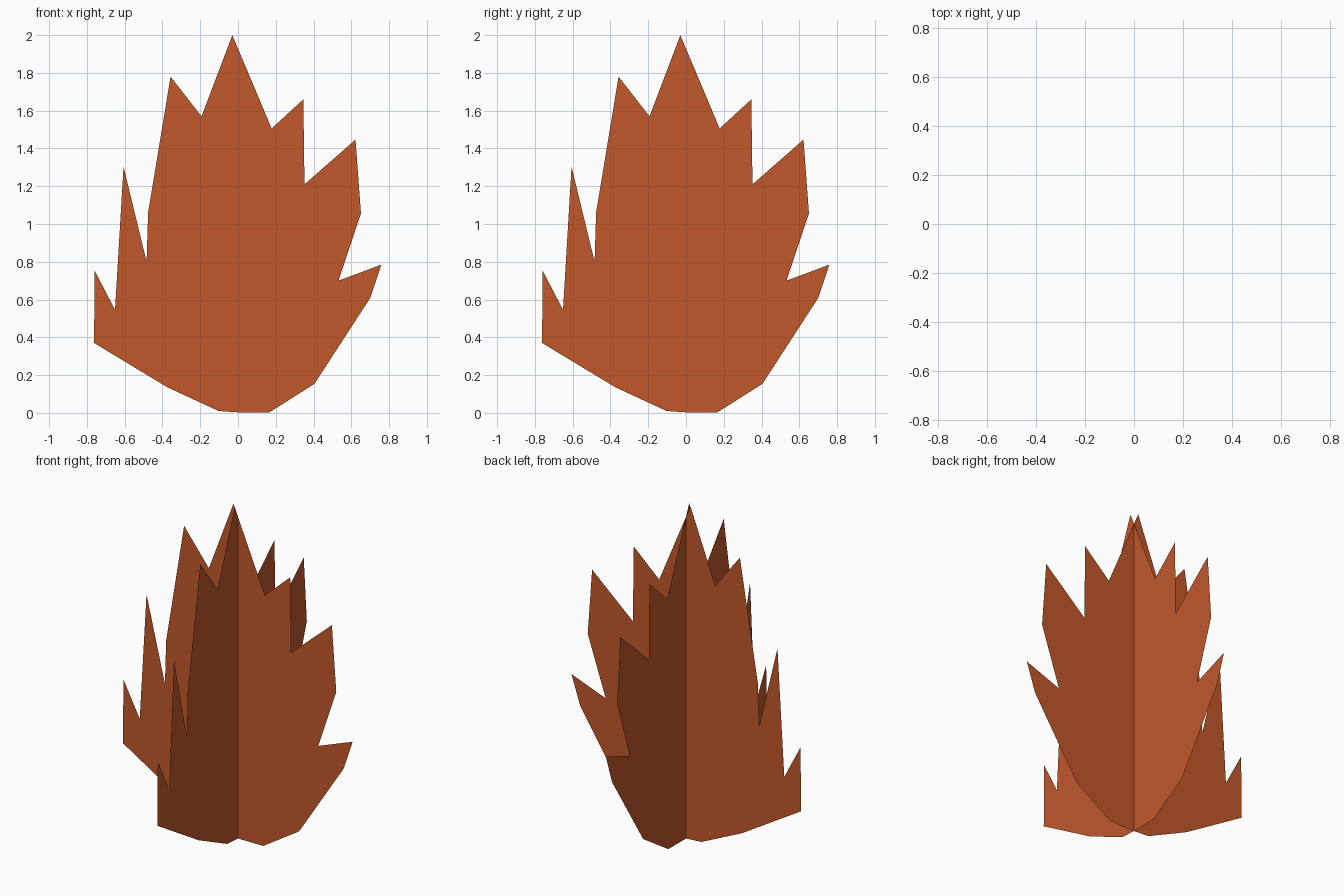
import bpy
import math

if "Cube" in bpy.data.objects:
    bpy.data.objects.remove(bpy.data.objects["Cube"])

# One flame outline, as (across, height), clockwise from the tip
OUTLINE = [
    (-0.03, 2.0), (0.178, 1.506), (0.346, 1.66), (0.352, 1.21), (0.622, 1.447),
    (0.651, 1.055), (0.532, 0.70), (0.759, 0.785), (0.701, 0.61), (0.405, 0.154),
    (0.167, 0.003), (0.0, 0.003), (-0.103, 0.01), (-0.373, 0.135), (-0.762, 0.37),
    (-0.759, 0.753), (-0.651, 0.546), (-0.606, 1.304), (-0.484, 0.80),
    (-0.476, 1.06), (-0.357, 1.78), (-0.193, 1.57),
]

orange = bpy.data.materials.new("burnt orange")
orange.diffuse_color = (0.539, 0.098, 0.024, 1)
orange.use_nodes = True
orange.node_tree.nodes["Principled BSDF"].inputs["Base Color"].default_value = orange.diffuse_color


def flame_card(name, angle):
    """Flat cut-out standing upright, turned about the z axis."""
    c, s = math.cos(angle), math.sin(angle)
    verts = [(u * c, u * s, z) for u, z in reversed(OUTLINE)]
    mesh = bpy.data.meshes.new(name)
    mesh.from_pydata(verts, [], [range(len(verts))])
    mesh.materials.append(orange)
    bpy.context.collection.objects.link(bpy.data.objects.new(name, mesh))


# Two identical cards crossing at right angles
flame_card("front_flame_card", 0)
flame_card("side_flame_card", math.pi / 2)
